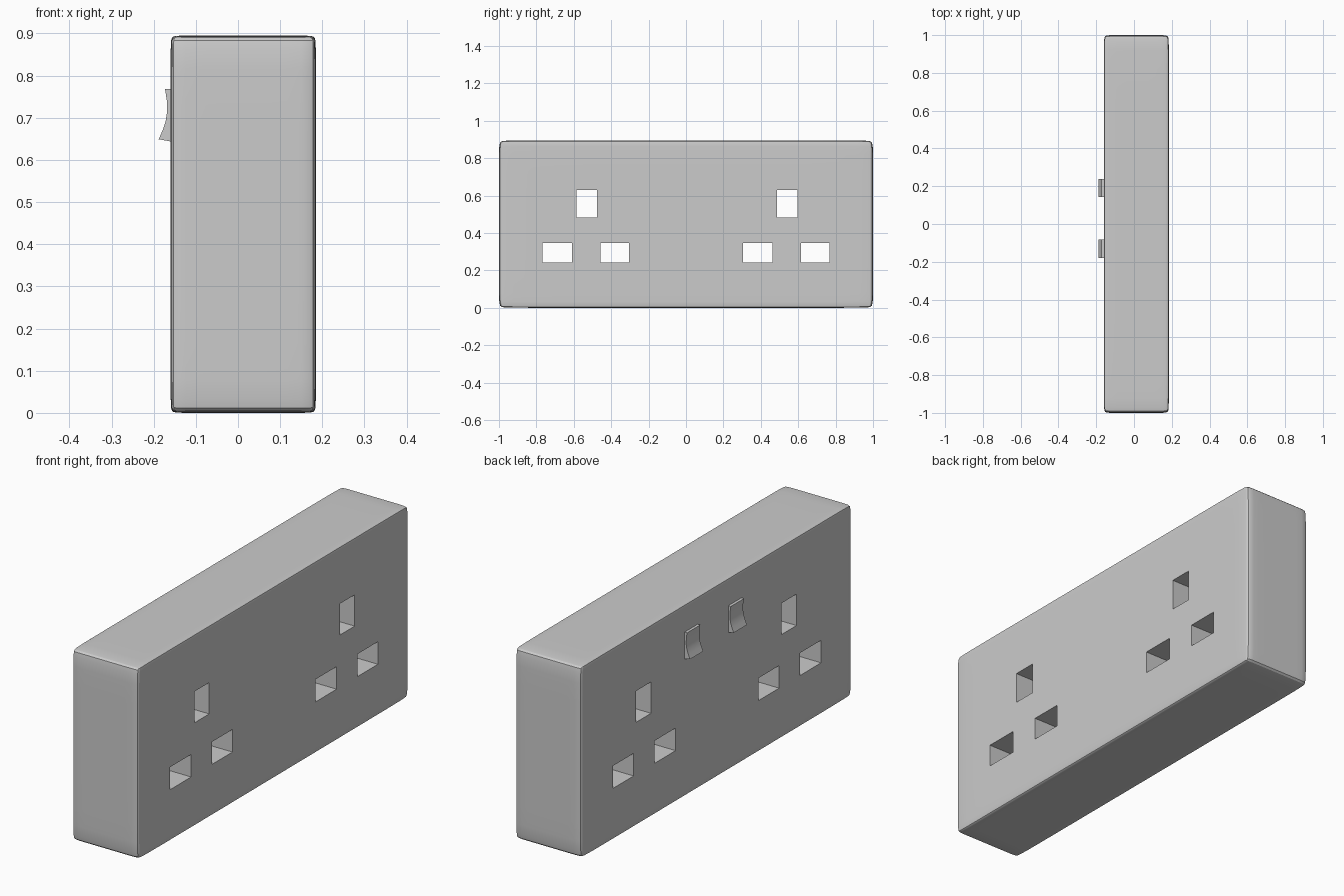
import bpy, bmesh
from mathutils import Vector

if "Cube" in bpy.data.objects:
    bpy.data.objects.remove(bpy.data.objects["Cube"])


def new_object(name, bm):
    bmesh.ops.recalc_face_normals(bm, faces=bm.faces)
    mesh = bpy.data.meshes.new(name)
    bm.to_mesh(mesh)
    bm.free()
    ob = bpy.data.objects.new(name, mesh)
    bpy.context.collection.objects.link(ob)
    return ob


def add_box(bm, lo, hi):
    lo, hi = Vector(lo), Vector(hi)
    verts = bmesh.ops.create_cube(bm, size=1)["verts"]
    for v in verts:
        v.co = [(lo[i] + hi[i]) / 2 + v.co[i] * (hi[i] - lo[i]) for i in range(3)]


# Housing: box with support loops, softened by subdivision
LO, HI = (-0.16, -1.0, 0.0), (0.185, 1.0, 0.895)
SUPPORT = (0.02, 0.08, 0.03)
bm = bmesh.new()
add_box(bm, LO, HI)
for axis in range(3):
    normal = Vector((0, 0, 0))
    normal[axis] = 1
    for pos in (LO[axis] + SUPPORT[axis], HI[axis] - SUPPORT[axis]):
        bmesh.ops.bisect_plane(bm, geom=bm.verts[:] + bm.edges[:] + bm.faces[:],
                               plane_co=normal * pos, plane_no=normal)
housing = new_object("socket_housing", bm)
sub = housing.modifiers.new("soft_edges", "SUBSURF")
sub.levels = sub.render_levels = 2

# Pin slots: two sets of three, cut right through
bm = bmesh.new()
for shift in (0, 1.071):
    for y0, y1, z0, z1 in ((-0.585, -0.476, 0.484, 0.63),
                           (-0.766, -0.609, 0.241, 0.346),
                           (-0.457, -0.305, 0.241, 0.346)):
        add_box(bm, (-0.4, y0 + shift, z0), (0.4, y1 + shift, z1))
cutter = new_object("pin_slot_cutter", bm)
cutter.hide_render = True
cutter.hide_set(True)
cut = housing.modifiers.new("pin_slots", "BOOLEAN")
cut.operation = "DIFFERENCE"
cut.solver = "EXACT"
cut.object = cutter

# Rocker switches: concave profile extruded along y
PROFILE = [(-0.15, 0.768), (-0.173, 0.768), (-0.169, 0.742), (-0.168, 0.715),
           (-0.172, 0.69), (-0.179, 0.67), (-0.188, 0.649), (-0.15, 0.642)]
switches = []
for name, y0 in (("left_switch", 0.142), ("right_switch", -0.18)):
    bm = bmesh.new()
    face = bm.faces.new([bm.verts.new((x, y0, z)) for x, z in PROFILE])
    ext = bmesh.ops.extrude_face_region(bm, geom=[face], use_keep_orig=True)["geom"]
    bmesh.ops.translate(bm, vec=(0, 0.097, 0),
                        verts=[g for g in ext if isinstance(g, bmesh.types.BMVert)])
    switches.append(new_object(name, bm))

# Smooth shading with sharp edges kept
bpy.ops.object.select_all(action="DESELECT")
for ob in [housing] + switches:
    ob.select_set(True)
bpy.context.view_layer.objects.active = housing
bpy.ops.object.shade_smooth_by_angle(angle=0.6)
for poly in housing.data.polygons:
    poly.use_smooth = True
# Slot walls stay crisp: sharpen by angle after the cut
bpy.context.view_layer.update()
dg = bpy.context.evaluated_depsgraph_get()
final = bpy.data.meshes.new_from_object(housing.evaluated_get(dg))
housing.modifiers.clear()
housing.data = final
bpy.ops.object.select_all(action="DESELECT")
housing.select_set(True)
bpy.ops.object.shade_smooth_by_angle(angle=0.6)
bpy.data.objects.remove(cutter)
